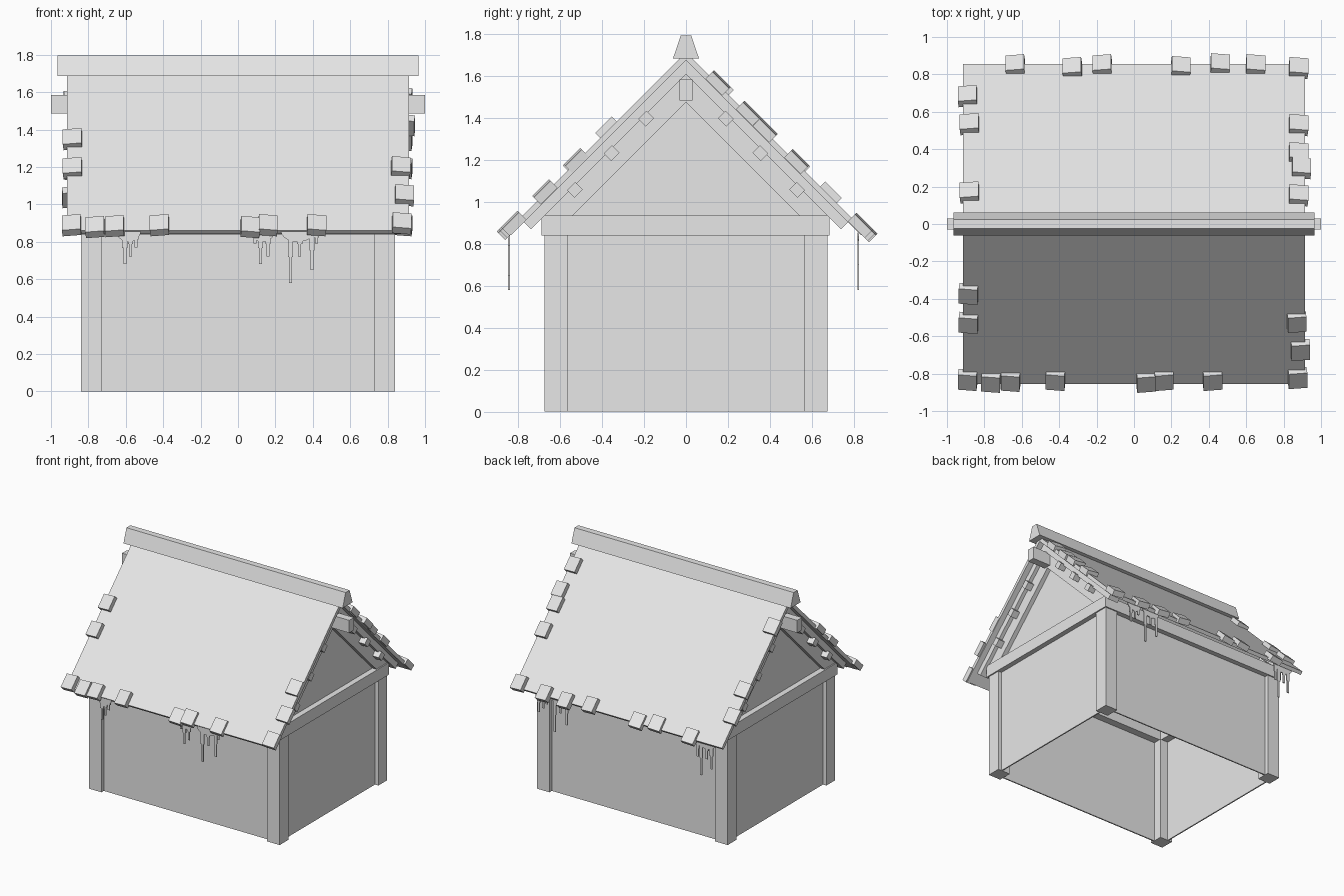
import bpy, bmesh, math
from mathutils import Matrix, Vector

cube = bpy.data.objects.get("Cube")
if cube:
    bpy.data.objects.remove(cube, do_unlink=True)

GREY = (0.8, 0.8, 0.8, 1)
mat = bpy.data.materials.new("plain_grey")
mat.use_nodes = True
mat.diffuse_color = GREY
mat.node_tree.nodes["Principled BSDF"].inputs["Base Color"].default_value = GREY

APEX = 1.715          # height where the two roof planes meet
R2 = math.sqrt(2)     # the roof pitch is 45 degrees


def finish(name, bm):
    bmesh.ops.recalc_face_normals(bm, faces=bm.faces[:])
    mesh = bpy.data.meshes.new(name)
    bm.to_mesh(mesh)
    bm.free()
    mesh.materials.append(mat)
    obj = bpy.data.objects.new(name, mesh)
    bpy.context.scene.collection.objects.link(obj)
    return obj


def add_box(bm, lo, hi, matrix=Matrix()):
    lo, hi = Vector(lo), Vector(hi)
    m = matrix @ Matrix.Translation((lo + hi) / 2) @ Matrix.Diagonal((*(hi - lo), 1))
    bmesh.ops.create_cube(bm, size=1, matrix=m)


def box(name, lo, hi):
    bm = bmesh.new()
    add_box(bm, lo, hi)
    return finish(name, bm)


def add_prism(bm, points, offset):
    face = bm.faces.new([bm.verts.new(p) for p in points])
    ext = bmesh.ops.extrude_face_region(bm, geom=[face], use_keep_orig=True)
    verts = [g for g in ext["geom"] if isinstance(g, bmesh.types.BMVert)]
    bmesh.ops.translate(bm, verts=verts, vec=offset)


def gable_prism(name, half, x0, x1):
    """Mirror a (y, z) half outline and extrude it along x."""
    pts = half + [(-y, z) for y, z in reversed(half) if y > 0]
    bm = bmesh.new()
    add_prism(bm, [(x0, y, z) for y, z in pts], (x1 - x0, 0, 0))
    return finish(name, bm)


def slope_point(s, n):
    """Point s down the slope from the apex and n above the roof plane."""
    return ((s + n) / R2, APEX + (n - s) / R2)


def chevron(name, top, bottom, length, x0, x1):
    half = [(0, APEX + R2 * top), slope_point(length, top),
            slope_point(length, bottom), (0, APEX + R2 * bottom)]
    pts = half + [(-y, z) for y, z in (half[2], half[1])]
    bm = bmesh.new()
    add_prism(bm, [(x0, y, z) for y, z in pts], (x1 - x0, 0, 0))
    return finish(name, bm)


def slope_matrix(x, side, s, n):
    """Local frame on a roof side: x along the ridge, y down, z outward."""
    y, z = slope_point(s, n)
    return Matrix.Translation((x, side * y, z)) @ Matrix.Rotation(-side * math.pi / 4, 4, 'X')


# Corner posts, walls and wall plates
for sx, xn in ((1, "left"), (-1, "right")):
    for sy, yn in ((-1, "front"), (1, "back")):
        x, y = sx * 0.785, sy * 0.62
        box(f"{yn}_{xn}_post", (x - 0.055, y - 0.055, 0), (x + 0.055, y + 0.055, 0.84))
    wx = sx * 0.805
    box(f"{xn}_wall", (wx - 0.005, -0.62, 0), (wx + 0.005, 0.62, 0.86))
    x = sx * 0.795
    box(f"{xn}_wall_plate", (x - 0.055, -0.69, 0.84), (x + 0.055, 0.685, 0.935))
for sy, yn in ((-1, "front"), (1, "back")):
    wy = sy * 0.64
    box(f"{yn}_wall", (-0.785, wy - 0.005, 0), (0.785, wy + 0.005, 0.86))
    y = sy * 0.63
    box(f"{yn}_wall_plate", (-0.74, y - 0.055, 0.84), (0.74, y + 0.055, 0.935))

# Gable ends: infill, inner frame and outer rafters
for sx, xn in ((1, "left"), (-1, "right")):
    gable_prism(f"{xn}_gable", [(0, 1.5), (0.565, 0.935)], sx * 0.795, sx * 0.805)
    bm = bmesh.new()
    frame = [(0, 1.61), (0.675, 0.935), (0.54, 0.935), (0, 1.475),
             (-0.54, 0.935), (-0.675, 0.935)]
    add_prism(bm, [(sx * 0.75, y, z) for y, z in frame], (sx * 0.09, 0, 0))
    finish(f"{xn}_gable_frame", bm)
    chevron(f"{xn}_rafters", -0.025, -0.075, 1.12, sx * 0.78, sx * 0.87)

# Roof slab, ridge cap, ridge pole and purlins
chevron("roof", 0, -0.028, 1.209, -0.915, 0.915)
gable_prism("ridge_cap", [(0.025, 1.795), (0.062, 1.685)], -0.965, 0.965)
box("ridge_pole", (-1, -0.03, 1.485), (1, 0.03, 1.585))
for side, yn in ((-1, "front"), (1, "back")):
    for i, y in enumerate((0.19, 0.355, 0.53)):
        bm = bmesh.new()
        m = slope_matrix(0, side, y * R2 + 0.09, -0.09)
        add_box(bm, (-0.895, -0.028, -0.025), (0.895, 0.028, 0.025), m)
        finish(f"{yn}_purlin_{i + 1}", bm)

# Loose shingles along the eaves and verges, as (x, distance from the ridge)
shingles = {
    -1: [(-.89, .83), (-.765, .84), (-.66, .835), (-.42, .83), (.065, .84), (.16, .83),
         (.42, .83), (.875, .82), (-.885, .37), (-.885, .525), (.87, .52), (.89, .67)],
    1: [(-.635, .845), (-.33, .83), (-.17, .845), (.25, .835), (.46, .85), (.65, .845),
        (.88, .83), (-.89, .68), (-.88, .53), (-.88, .165), (.88, .525), (.88, .375),
        (.895, .295), (.88, .15)],
}
for side, yn in ((-1, "front"), (1, "back")):
    bm = bmesh.new()
    for x, y in shingles[side]:
        tilt = Matrix.Rotation(math.radians(-6 if x < 0 else 6), 4, 'Y')
        m = slope_matrix(x, side, y * R2, 0.005) @ tilt
        add_box(bm, (-0.05, -0.056, -0.023), (0.05, 0.056, 0.023), m)
    finish(f"{yn}_shingles", bm)

# Icicles: a flat rounded root with stepped drips, as (x, tip height)
icicles = {
    -1: [(-.585, .065, [(-.605, .68), (-.575, .72), (-.545, .77)]),
         (.13, .065, [(.12, .68), (.16, .72), (.09, .79)]),
         (.32, .09, [(.28, .58), (.33, .72), (.395, .65), (.42, .79)])],
    1: [(.69, .065, [(.72, .7), (.68, .74), (.65, .78)]),
        (.53, .08, [(.58, .58), (.53, .74), (.475, .66)]),
        (-.75, .09, [(-.71, .58), (-.76, .72), (-.8, .65), (-.68, .72)])],
}
for side, yn, y in ((-1, "front", -0.845), (1, "back", 0.822)):
    bm = bmesh.new()
    for x, w, drips in icicles[side]:
        arc = [math.pi * i / 10 for i in range(11)]
        root = [(x + w * math.cos(a), y - 0.004, 0.855 - 0.055 * math.sin(a)) for a in arc]
        add_prism(bm, root, (0, 0.008, 0))
        for dx, tip in drips:
            mid = (tip + 0.855) / 2
            add_box(bm, (dx - 0.014, y - 0.004, mid), (dx + 0.014, y + 0.004, 0.855))
            add_box(bm, (dx - 0.008, y - 0.004, tip), (dx + 0.008, y + 0.004, mid))
    finish(f"{yn}_icicles", bm)
